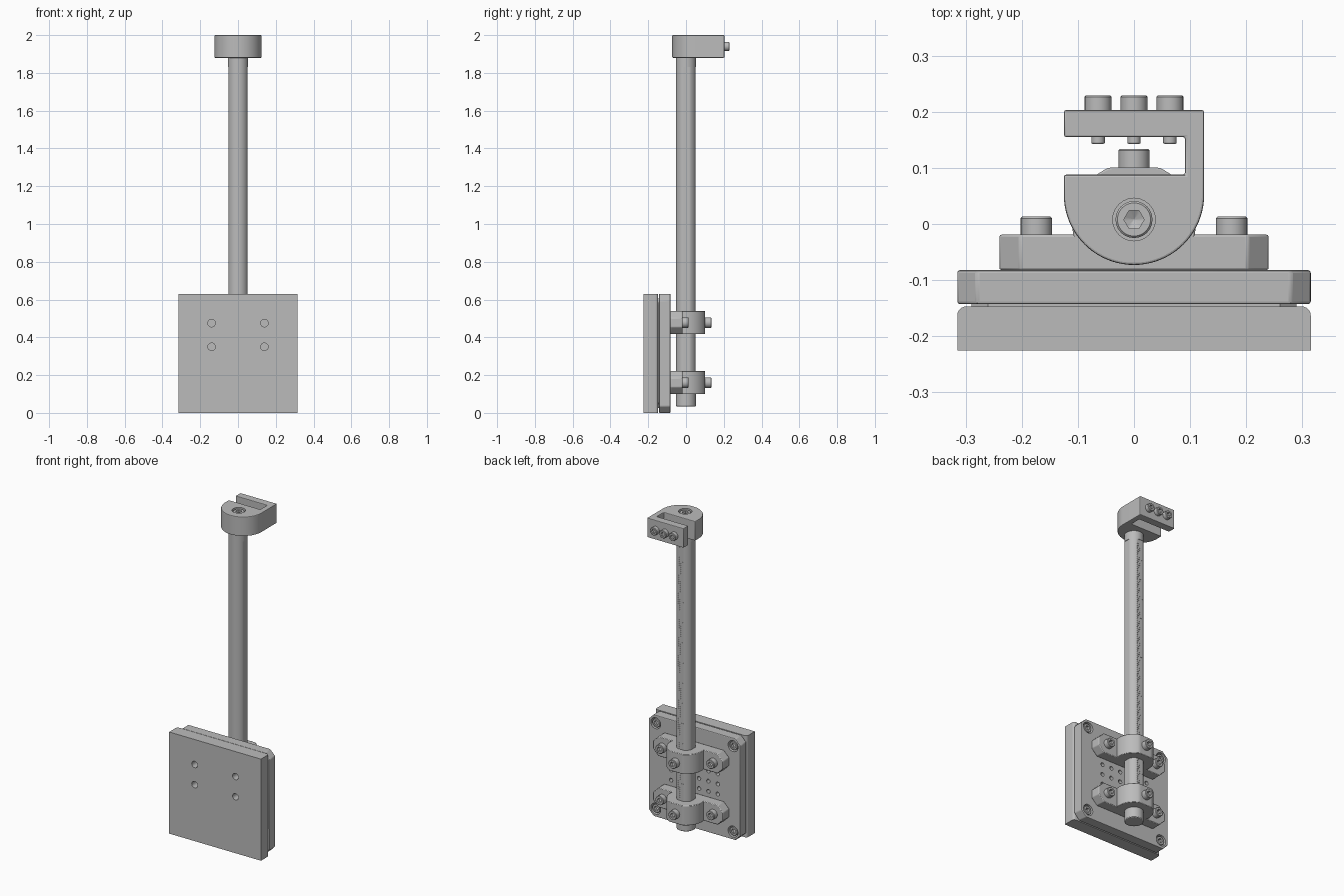
import bpy, bmesh
from math import sin, cos, pi, radians
from mathutils import Matrix, Vector

cube = bpy.data.objects.get("Cube")
if cube:
    bpy.data.objects.remove(cube, do_unlink=True)

GREY = (0.5, 0.5, 0.5, 1)
metal = bpy.data.materials.new("plain_grey")
metal.use_nodes = True
metal.diffuse_color = GREY
metal.node_tree.nodes["Principled BSDF"].inputs["Base Color"].default_value = GREY

# Local z of a part turned to point up or to the back
UP = Matrix.Identity(4)
BACK = Matrix.Rotation(radians(-90), 4, 'X')


def activate(ob):
    bpy.ops.object.select_all(action='DESELECT')
    ob.select_set(True)
    bpy.context.view_layer.objects.active = ob


def finish(name, bm, smooth=True):
    bmesh.ops.recalc_face_normals(bm, faces=bm.faces)
    me = bpy.data.meshes.new(name)
    bm.to_mesh(me)
    bm.free()
    me.materials.append(metal)
    ob = bpy.data.objects.new(name, me)
    bpy.context.collection.objects.link(ob)
    if smooth:
        activate(ob)
        bpy.ops.object.shade_smooth_by_angle(angle=radians(28))
    return ob


def add_prism(bm, pts, lo, hi, axis='Z'):
    """Extrude a plan (x, y) along z, or an elevation (x, z) along y."""
    def place(p, h):
        return (p[0], p[1], h) if axis == 'Z' else (p[0], h, p[1])
    a = [bm.verts.new(place(p, lo)) for p in pts]
    b = [bm.verts.new(place(p, hi)) for p in pts]
    bm.faces.new(a)
    bm.faces.new(b)
    for i in range(len(pts)):
        j = (i + 1) % len(pts)
        bm.faces.new((a[i], a[j], b[j], b[i]))


def prism(name, pts, lo, hi, axis='Z', bevel=0):
    bm = bmesh.new()
    add_prism(bm, pts, lo, hi, axis)
    ob = finish(name, bm)
    if bevel:
        mod = ob.modifiers.new("edge_bevel", 'BEVEL')
        mod.width = bevel
        mod.segments = 2
        mod.limit_method = 'ANGLE'
        activate(ob)
        bpy.ops.object.modifier_apply(modifier=mod.name)
    return ob


def arc(cx, cy, r, a0, a1, n):
    return [(cx + r * cos(radians(a0 + (a1 - a0) * i / n)),
             cy + r * sin(radians(a0 + (a1 - a0) * i / n))) for i in range(n + 1)]


def circle(cx, cy, r, n=32):
    return arc(cx, cy, r, 0, 360, n)[:-1]


def chamfered(hw, z0, z1, c):
    """Rectangle in x and z with cut corners."""
    return [(-hw + c, z0), (hw - c, z0), (hw, z0 + c), (hw, z1 - c),
            (hw - c, z1), (-hw + c, z1), (-hw, z1 - c), (-hw, z0 + c)]


def cut(ob, holes, lo, hi, axis='Y'):
    """Sink round holes given as (u, v, radius) into a part."""
    bm = bmesh.new()
    for u, v, r in holes:
        add_prism(bm, circle(u, v, r, 24), lo, hi, axis)
    cutter = finish("cutter", bm)
    cutter.hide_render = True
    mod = ob.modifiers.new("holes", 'BOOLEAN')
    mod.operation = 'DIFFERENCE'
    mod.solver = 'EXACT'
    mod.object = cutter
    activate(ob)
    bpy.ops.object.modifier_apply(modifier=mod.name)
    bpy.data.objects.remove(cutter, do_unlink=True)
    bpy.ops.object.shade_smooth_by_angle(angle=radians(28))


def screw(name, loc, turn, r, h):
    """Socket head screw: lofted rings ending in a six-sided recess."""
    n, c, k = 24, 0.1 * r, 0.55 * r
    rings = [(r, 0, False), (r, h - c, False), (r - c, h, False),
             (k, h, True), (k, h * 0.45, True), (k * 0.05, h * 0.25, True)]
    bm = bmesh.new()
    loops = []
    for rad, z, hexed in rings:
        loop = []
        for i in range(n):
            a = 2 * pi * i / n
            f = cos(pi / 6) / cos(a % (pi / 3) - pi / 6) if hexed else 1
            loop.append(bm.verts.new((rad * f * cos(a), rad * f * sin(a), z)))
        loops.append(loop)
    for a, b in zip(loops, loops[1:]):
        for i in range(n):
            j = (i + 1) % n
            bm.faces.new((a[i], a[j], b[j], b[i]))
    bm.faces.new(loops[0])
    bm.faces.new(loops[-1])
    bm.transform(Matrix.Translation(Vector(loc)) @ turn)
    return finish(name, bm)


# Front plate with rounded rear side edges and four holes
W, H = 0.315, 0.63
plan = [(-W, -0.225), (W, -0.225)]
plan += arc(W - 0.016, -0.163, 0.016, 0, 90, 6) + arc(-W + 0.016, -0.163, 0.016, 90, 180, 6)
front_plate = prism("front_plate", plan, 0, H)
cut(front_plate, [(s * 0.14, z, 0.02) for s in (-1, 1) for z in (0.35, 0.475)], -0.3, -0.17)

# Thin spacer and rear plate with hole grid and corner counterbores
prism("spacer", chamfered(0.29, 0.025, H - 0.025, 0.03), -0.15, -0.138, 'Y')
rear_plate = prism("rear_plate", chamfered(W, 0, H, 0.035), -0.143, -0.082, 'Y', 0.005)
corners = [(sx * 0.265, z) for sx in (-1, 1) for z in (0.05, H - 0.05)]
grid = [(s * (k + 0.5) * 0.064, 0.255 + row * 0.0625, 0.012)
        for s in (-1, 1) for k in range(3) for row in range(3)]
cut(rear_plate, grid + [(x, z, 0.034) for x, z in corners], -0.115, 0)
for x, z in corners:
    screw("plate_screw", (x, -0.116, z), BACK, 0.027, 0.03)

# Pole: round ends, and a long middle with flats on the sides and back
R, FLAT = 0.054, 0.05
prism("pole_foot", circle(0, 0, R, 48), 0.035, 0.12, bevel=0.004)
prism("pole_neck", circle(0, 0, R, 48), 1.83, 1.89)
section = []
for a in range(0, 360, 5):
    x, y = R * cos(radians(a)), R * sin(radians(a))
    section.append((max(-FLAT, min(FLAT, x)), min(FLAT, y)))
prism("pole_shaft", section, 0.12, 1.83)

# Scale marks on the back flat, longer at every tenth
bm = bmesh.new()
for i in range(129):
    z = 0.2 + i * 0.0125
    left = -0.018 if i % 10 == 0 else 0.0
    add_prism(bm, [(left, FLAT - 0.001), (0.019, FLAT - 0.001),
                   (0.019, FLAT + 0.001), (left, FLAT + 0.001)], z, z + 0.003)
finish("scale_marks", bm, False)

# Two clamps: cross bar, ring around the pole, and screws
for name, zc in (("lower", 0.16), ("upper", 0.478)):
    z0, z1 = zc - 0.061, zc + 0.061
    prism(name + "_clamp_bar", chamfered(0.24, z0, z1, 0.037), -0.082, -0.019, 'Y', 0.004)
    ring = [(x, min(y, 0.101)) for x, y in arc(0, 0, 0.11, -30, 210, 48)]
    prism(name + "_clamp_ring", ring, z0, z1, bevel=0.003)
    for s in (-1, 1):
        screw(name + "_bar_screw", (s * 0.174, -0.02, zc), BACK, 0.028, 0.033)
    screw(name + "_clamp_screw", (0, 0.1, zc), BACK, 0.028, 0.034)

# Slotted head with a round front and a sunk top screw
head_plan = arc(0, 0.052, 0.125, 180, 360, 40)
head_plan += [(0.125, 0.203), (-0.125, 0.203), (-0.125, 0.155),
              (0.091, 0.155), (0.091, 0.088), (-0.125, 0.088)]
head = prism("head", head_plan, 1.88, 2.0, bevel=0.004)
cut(head, [(0, 0.008, 0.038)], 1.955, 2.1, 'Z')
screw("head_top_screw", (0, 0.008, 1.954), UP, 0.033, 0.04)

# Three set screws through the head's rear arm
for i in (-1, 0, 1):
    x = i * 0.064
    screw("set_screw", (x, 0.202, 1.94), BACK, 0.024, 0.027)
    prism("set_screw_tip", circle(x, 1.94, 0.012, 24), 0.143, 0.16, 'Y', 0.002)
